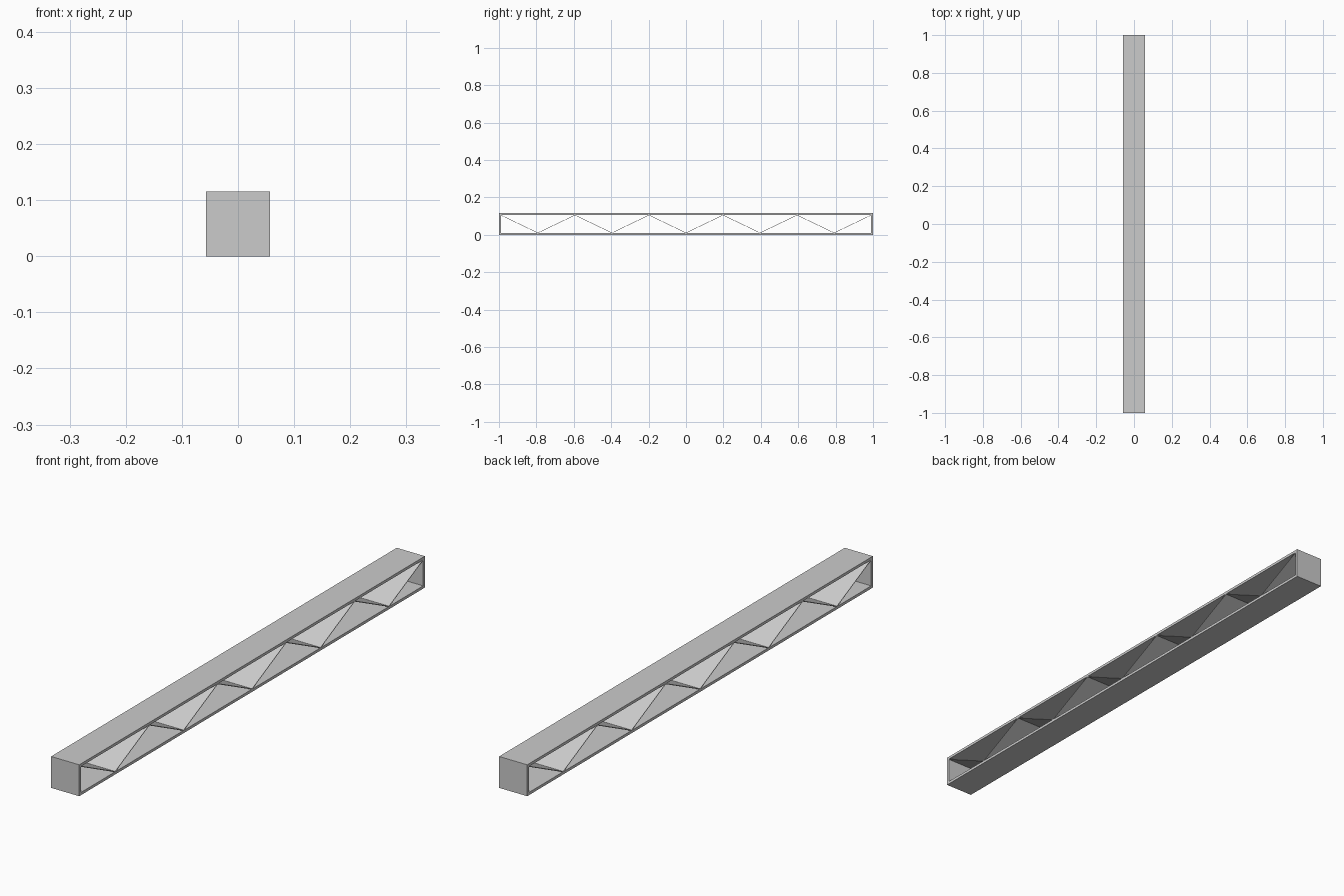
import bpy

if "Cube" in bpy.data.objects:
    bpy.data.objects.remove(bpy.data.objects["Cube"])

W, H, L = 0.114, 0.115, 2.0   # width, height, length
T = 0.01                      # frame wall thickness
SHEET = 0.0025                # web sheet thickness


def extrude_x(name, loops):
    """Sweep closed quads given in (y, z) across the full width."""
    verts, faces = [], []
    for quad in loops:
        n = len(verts)
        verts += [(-W / 2, y, z) for y, z in quad] + [(W / 2, y, z) for y, z in quad]
        faces += [(n + 3, n + 2, n + 1, n), (n + 4, n + 5, n + 6, n + 7)]
        faces += [(n + i, n + (i + 1) % 4, n + 4 + (i + 1) % 4, n + 4 + i) for i in range(4)]
    mesh = bpy.data.meshes.new(name)
    mesh.from_pydata(verts, [], faces)
    obj = bpy.data.objects.new(name, mesh)
    bpy.context.collection.objects.link(obj)
    return obj


def rect(y0, y1, z0, z1):
    return [(y0, z0), (y1, z0), (y1, z1), (y0, z1)]


# Outer box frame: two long plates and two end plates
h = L / 2
extrude_x("bottom_plate", [rect(-h, h, 0, T)])
extrude_x("top_plate", [rect(-h, h, H - T, H)])
extrude_x("front_end_plate", [rect(-h, -h + T, T, H - T)])
extrude_x("back_end_plate", [rect(h - T, h, T, H - T)])

# Zigzag web: ten thin sloping sheets between the plates
count = 10
step = (L - 2 * T) / count
pts = [(-h + T + i * step, T if i % 2 else H - T) for i in range(count + 1)]
dz = SHEET / 2
web = []
for (y0, z0), (y1, z1) in zip(pts, pts[1:]):
    web.append([(y0, z0 - dz), (y1, z1 - dz), (y1, z1 + dz), (y0, z0 + dz)])
extrude_x("zigzag_web", web)
